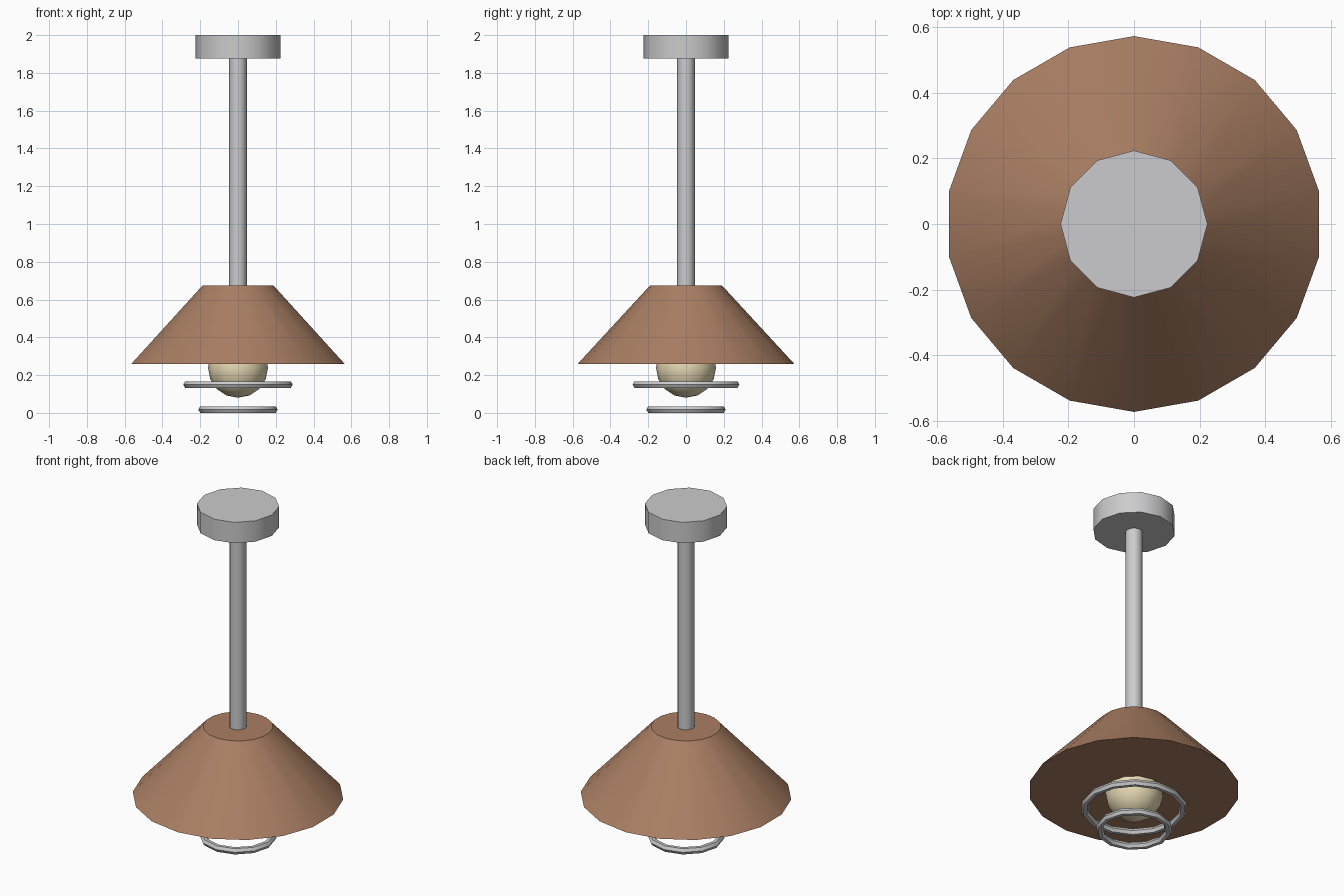
import bpy
import math

cube = bpy.data.objects.get("Cube")
if cube:
    bpy.data.objects.remove(cube, do_unlink=True)


def make_material(name, rgb):
    mat = bpy.data.materials.new(name)
    mat.use_nodes = True
    mat.diffuse_color = (*rgb, 1)
    mat.node_tree.nodes["Principled BSDF"].inputs["Base Color"].default_value = (*rgb, 1)
    return mat


metal = make_material("grey metal", (0.60, 0.60, 0.61))
copper = make_material("brown shade", (0.40, 0.21, 0.125))
glass = make_material("warm glass", (0.80, 0.70, 0.46))


def finish(name, mat):
    obj = bpy.context.object
    obj.name = name
    obj.data.name = name
    obj.data.materials.append(mat)
    bpy.ops.object.shade_smooth_by_angle(angle=math.radians(40))
    return obj


def frustum(name, mat, sides, bottom_radius, top_radius, bottom, top):
    bpy.ops.mesh.primitive_cone_add(
        vertices=sides, radius1=bottom_radius, radius2=top_radius,
        depth=top - bottom, location=(0, 0, (bottom + top) / 2))
    return finish(name, mat)


def ring(name, sides, radius, z):
    bpy.ops.mesh.primitive_torus_add(
        major_segments=sides, minor_segments=6,
        major_radius=radius, minor_radius=0.02, location=(0, 0, z))
    obj = finish(name, metal)
    bpy.ops.object.shade_smooth()
    return obj


# Ceiling mount and hanging rod
frustum("ceiling_mount", metal, 12, 0.224, 0.224, 1.875, 2.0)
frustum("hanging_rod", metal, 12, 0.047, 0.047, 0.66, 1.88)

# Closed conical shade
frustum("lamp_shade", copper, 18, 0.573, 0.19, 0.26, 0.675)

# Bulb
bpy.ops.mesh.primitive_uv_sphere_add(
    segments=12, ring_count=8, radius=0.159, location=(0, 0, 0.239))
finish("bulb", glass)

# Guard rings
ring("upper_guard_ring", 14, 0.27, 0.15)
ring("lower_guard_ring", 12, 0.19, 0.0175)
